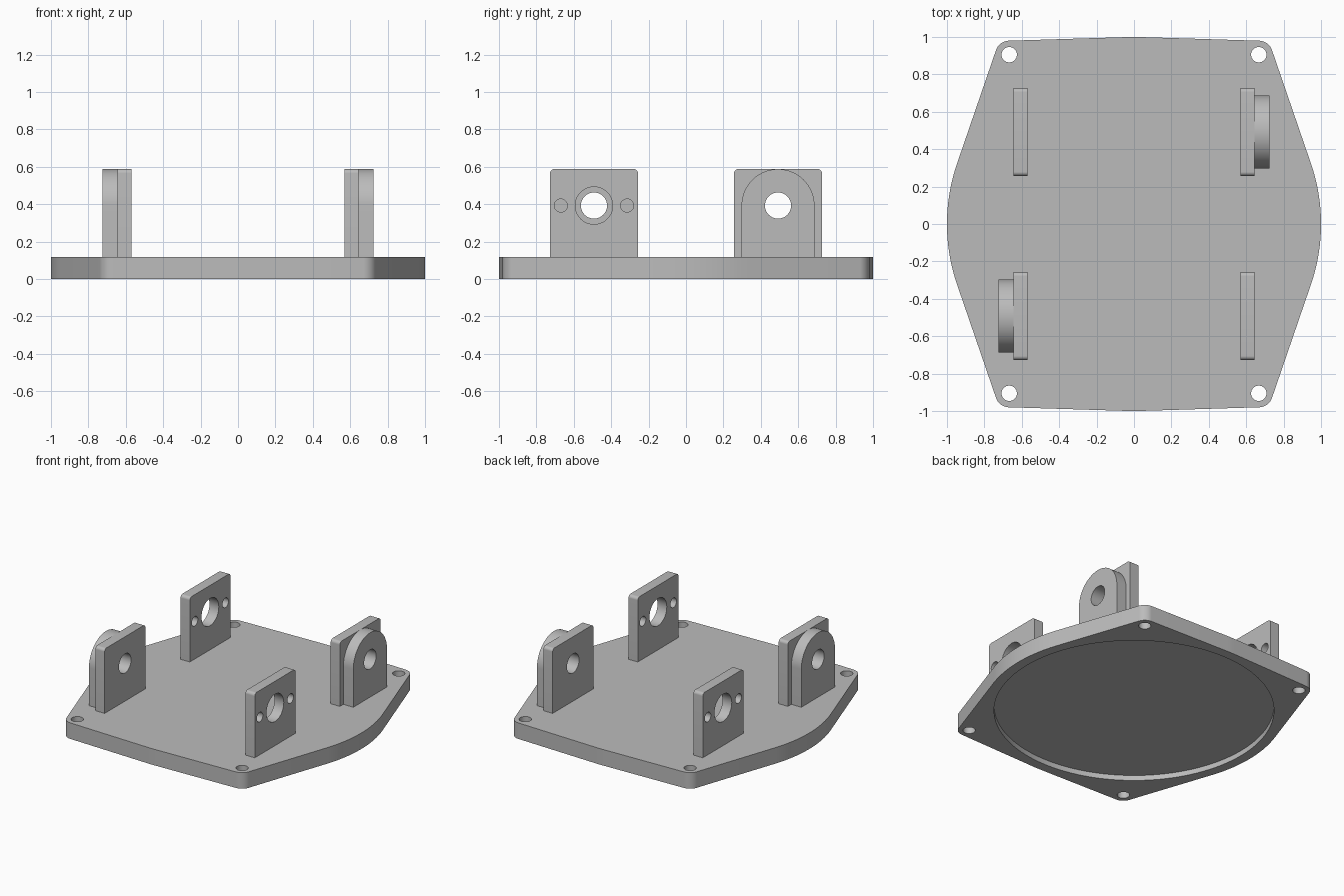
import bpy, bmesh
from math import sin, cos, pi, radians
from mathutils import Vector, Matrix

if "Cube" in bpy.data.objects:
    bpy.data.objects.remove(bpy.data.objects["Cube"], do_unlink=True)

grey = bpy.data.materials.new("plain_grey")
grey.use_nodes = True
COLOUR = (0.5, 0.5, 0.5, 1)
grey.diffuse_color = COLOUR
grey.node_tree.nodes["Principled BSDF"].inputs["Base Color"].default_value = COLOUR

UPRIGHT = Matrix(((0, 0, 1, 0), (1, 0, 0, 0), (0, 1, 0, 0), (0, 0, 0, 1)))


def arc(cx, cy, r, start=0, end=360, n=40):
    """Points on an arc; a full circle leaves out the repeated end point."""
    steps = n if end - start == 360 else n + 1
    angles = [radians(start + (end - start) * i / n) for i in range(steps)]
    return [(cx + r * cos(a), cy + r * sin(a)) for a in angles]


def hull(circles, n=240):
    """Outline of a band stretched round some circles (x, y, radius)."""
    points = []
    for i in range(n):
        u = Vector((cos(2 * pi * i / n), sin(2 * pi * i / n)))
        x, y, r = max(circles, key=lambda c: c[0] * u.x + c[1] * u.y + c[2])
        points.append((x + r * u.x, y + r * u.y))
    return points


def slab(name, loops, low, high, matrix=Matrix()):
    """Extrude an outline with holes from low to high."""
    bm = bmesh.new()
    edges = []
    for loop in loops:
        verts = [bm.verts.new((x, y, low)) for x, y in loop]
        edges += [bm.edges.new((v, verts[i - 1])) for i, v in enumerate(verts)
                  if (v.co - verts[i - 1].co).length > 0]
    bmesh.ops.triangle_fill(bm, edges=edges, use_beauty=True, normal=(0, 0, 1))
    top = bmesh.ops.extrude_face_region(bm, geom=bm.faces[:], use_keep_orig=True)["geom"]
    moved = [g for g in top if isinstance(g, bmesh.types.BMVert)]
    bmesh.ops.translate(bm, verts=moved, vec=(0, 0, high - low))
    bmesh.ops.remove_doubles(bm, verts=bm.verts[:], dist=1e-5)
    bm.transform(matrix)
    bmesh.ops.recalc_face_normals(bm, faces=bm.faces[:])
    mesh = bpy.data.meshes.new(name)
    bm.to_mesh(mesh)
    bm.free()
    mesh.materials.append(grey)
    obj = bpy.data.objects.new(name, mesh)
    bpy.context.collection.objects.link(obj)
    return obj


def select(obj):
    bpy.ops.object.select_all(action="DESELECT")
    obj.select_set(True)
    bpy.context.view_layer.objects.active = obj


# Base plate: a disc with four rounded ears, each with a screw hole
THICK = 0.117
ears = [(sx * 0.667, sy * 0.905) for sx in (-1, 1) for sy in (-1, 1)]
outline = hull([(0, 0, 1)] + [(x, y, 0.075) for x, y in ears])
base = slab("base_plate", [outline] + [arc(x, y, 0.041) for x, y in ears], 0, THICK)

# Shallow round recess in the underside
cutter = slab("recess_cutter", [arc(0, 0, 0.928, n=128)], -0.1, 0.038)
cutter.hide_render = True
cut = base.modifiers.new("recess", "BOOLEAN")
cut.operation = "DIFFERENCE"
cut.solver = "EXACT"
cut.object = cutter
select(base)
bpy.ops.object.modifier_apply(modifier=cut.name)
bpy.data.objects.remove(cutter, do_unlink=True)

# Upright brackets: diagonal pairs match
HALF, TOP, HOLE_Z, ROUND = 0.235, 0.588, 0.393, 0.022
INNER, OUTER, BOSS_END = 0.57, 0.645, 0.725
parts = [base]
for side, sx in (("left", 1), ("right", -1)):
    for end, sy in (("front", -1), ("back", 1)):
        y = sy * 0.492
        low, high = sorted((sx * INNER, sx * OUTER))
        panel = [(y - HALF, THICK), (y + HALF, THICK)]
        panel += arc(y + HALF - ROUND, TOP - ROUND, ROUND, 0, 90, 8)
        panel += arc(y - HALF + ROUND, TOP - ROUND, ROUND, 90, 180, 8)
        has_boss = sx == sy
        if has_boss:
            holes = [arc(y, HOLE_Z, 0.07)]
        else:
            holes = [arc(y, HOLE_Z, 0.1)]
            holes += [arc(y + d, HOLE_Z, 0.035, n=24) for d in (-0.177, 0.177)]
        parts.append(slab(f"{end}_{side}_bracket", [panel] + holes, low, high, UPRIGHT))

        # Arched boss on the outer face
        if has_boss:
            low, high = sorted((sx * OUTER, sx * BOSS_END))
            arch = [(y - 0.195, THICK), (y + 0.195, THICK)]
            arch += arc(y, HOLE_Z, 0.195, 0, 180, 40)
            parts.append(slab(f"{end}_{side}_boss", [arch] + holes, low, high, UPRIGHT))

for part in parts:
    select(part)
    bpy.ops.object.shade_smooth_by_angle(angle=radians(30))
